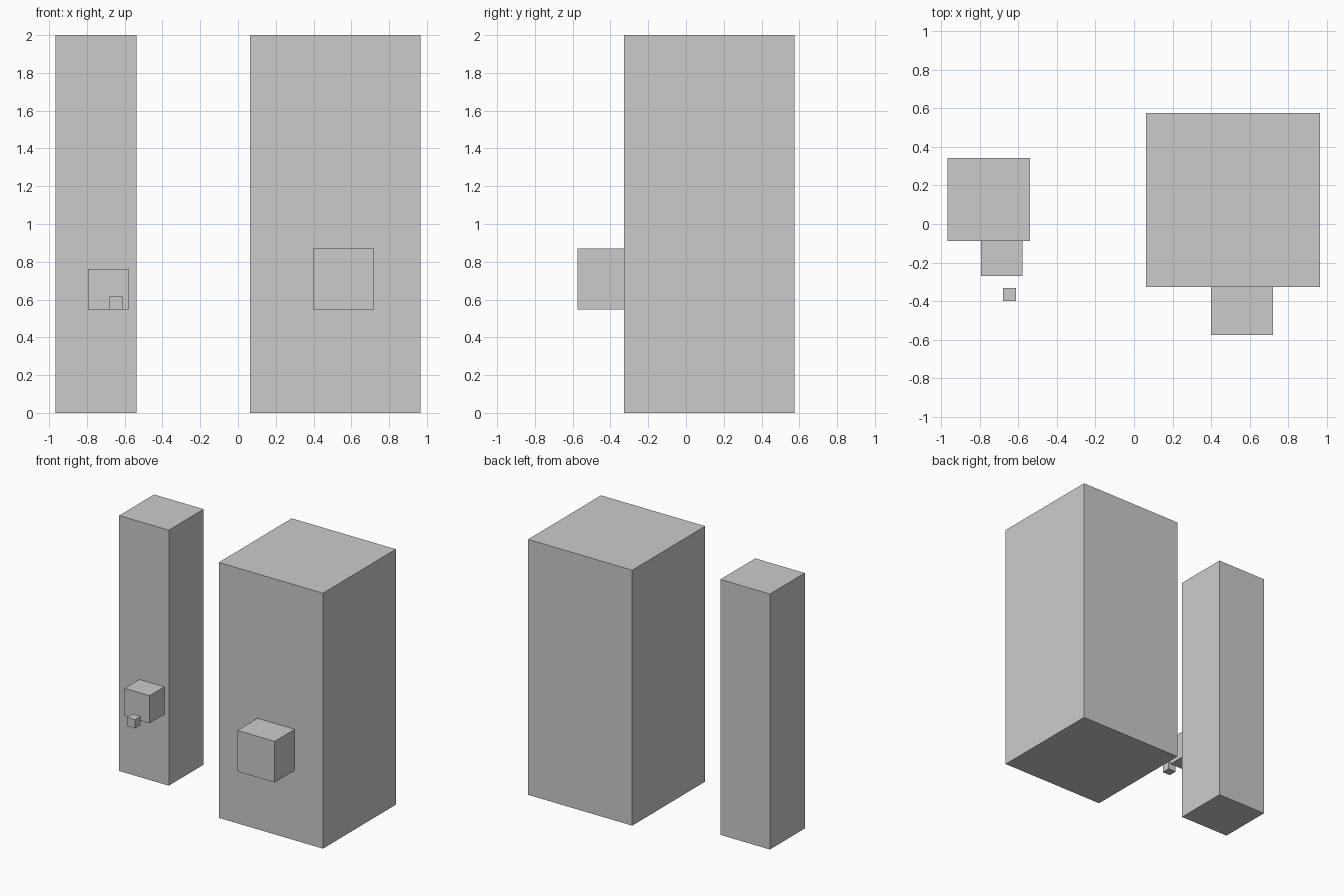
import bpy

if "Cube" in bpy.data.objects:
    bpy.data.objects.remove(bpy.data.objects["Cube"])


def box(name, x, y, z):
    """Axis-aligned box from (min, max) ranges."""
    ranges = (x, y, z)
    bpy.ops.mesh.primitive_cube_add(size=1, location=[(a + b) / 2 for a, b in ranges])
    obj = bpy.context.object
    obj.name = name
    obj.scale = [b - a for a, b in ranges]
    bpy.ops.object.transform_apply(location=False, rotation=False, scale=True)
    return obj


BASE = 0.547  # shared underside height of the small blocks

# Tall towers
box("wide_tower", (0.063, 0.965), (-0.327, 0.575), (0, 2))
box("narrow_tower", (-0.967, -0.538), (-0.088, 0.343), (0, 2))

# Cubes set into the tower fronts
box("wide_tower_block", (0.398, 0.72), (-0.575, -0.253), (BASE, BASE + 0.322))
box("narrow_tower_block", (-0.793, -0.577), (-0.269, -0.053), (BASE, BASE + 0.216))

# Small free-standing cube in front of the narrow tower
box("small_cube", (-0.68, -0.612), (-0.398, -0.331), (BASE, BASE + 0.068))
